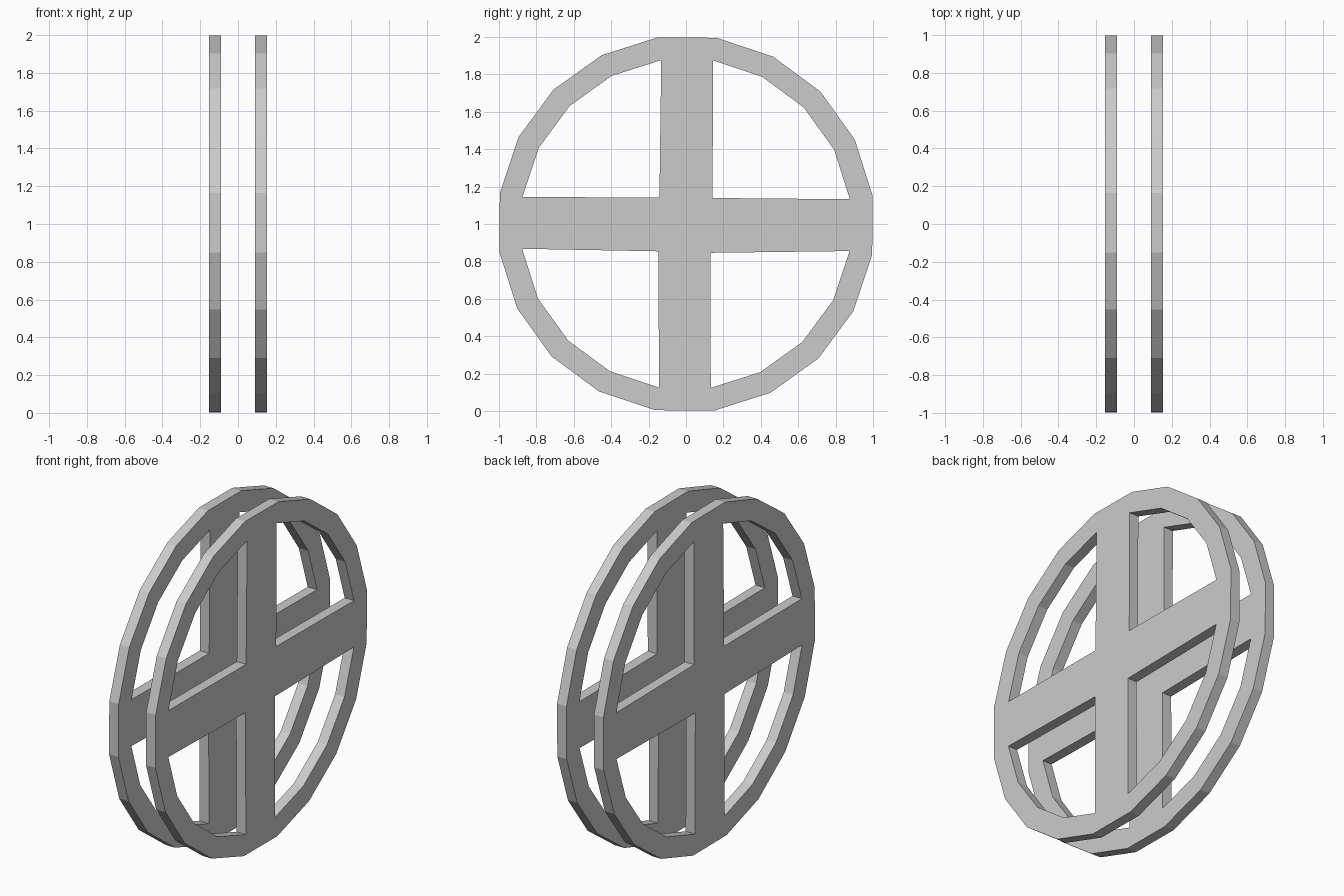
import bpy, bmesh
from math import sin, cos, radians

if "Cube" in bpy.data.objects:
    bpy.data.objects.remove(bpy.data.objects["Cube"])

SIDES = 20
OFFSET = radians(8.6)
R_OUT, R_IN = 1.009, 0.886
THICK = 0.062
# hub corners between the spokes (y, z), counter-clockwise
HUB = [(0.142, 1.139), (-0.142, 1.141), (-0.147, 0.854), (0.131, 0.846)]


def ring(bm, x, radius):
    pts = []
    for i in range(SIDES):
        a = OFFSET + radians(360 / SIDES) * i
        pts.append(bm.verts.new((x, radius * cos(a), 1 + radius * sin(a))))
    return pts


def wheel(name, x):
    bm = bmesh.new()
    outer, inner = ring(bm, x, R_OUT), ring(bm, x, R_IN)
    hub = [bm.verts.new((x, y, z)) for y, z in HUB]
    # rim
    for i in range(SIDES):
        j = (i + 1) % SIDES
        bm.faces.new((inner[i], outer[i], outer[j], inner[j]))
    # hub and four spokes
    bm.faces.new(hub)
    for q in range(4):
        a = 5 * q + 4
        bm.faces.new((hub[q], inner[a], inner[(a + 1) % SIDES], hub[(q + 1) % 4]))
    # thickness
    out = bmesh.ops.extrude_face_region(bm, geom=bm.faces[:], use_keep_orig=True)
    moved = [v for v in out["geom"] if isinstance(v, bmesh.types.BMVert)]
    bmesh.ops.translate(bm, verts=moved, vec=(THICK, 0, 0))
    bmesh.ops.recalc_face_normals(bm, faces=bm.faces[:])
    mesh = bpy.data.meshes.new(name)
    bm.to_mesh(mesh)
    bm.free()
    bpy.context.collection.objects.link(bpy.data.objects.new(name, mesh))


wheel("left_spoked_wheel", -0.153)
wheel("right_spoked_wheel", 0.153 - THICK)
